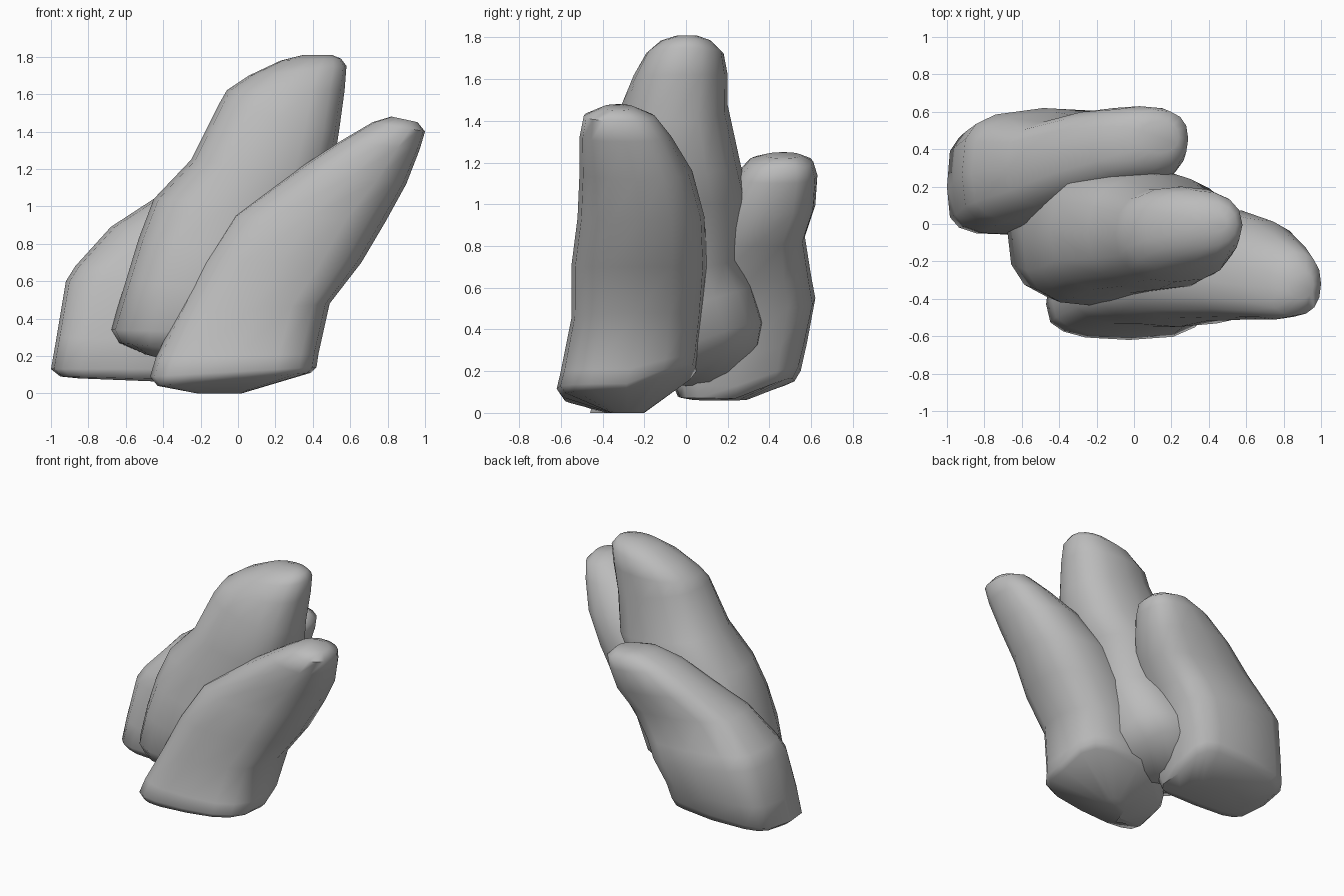
import bpy
import bmesh
from math import sin, cos, pi, radians

if "Cube" in bpy.data.objects:
    bpy.data.objects.remove(bpy.data.objects["Cube"], do_unlink=True)

# One flat stone colour
stone = bpy.data.materials.new("stone_grey")
stone.use_nodes = True
grey = (0.5, 0.5, 0.5, 1)
stone.diffuse_color = grey
stone.node_tree.nodes["Principled BSDF"].inputs["Base Color"].default_value = grey

SIDES = 16
FOOT_FADE = (0, 1, 1, 0.7)


def power(v, exponent):
    return abs(v) ** (2 / exponent) * (1 if v >= 0 else -1)


def rock(name, boxy, round_tip, lift, skew, rings):
    """Loft rounded-box sections: (left x, left z, right x, right z, front y, back y).

    The sections change from boxy at the foot to rounder at the tip.
    lift raises the foot's back edge, skew brings the left flank forward."""
    bm = bmesh.new()
    loops = []
    for k, (lx, lz, rx, rz, front, back) in enumerate(rings):
        up = k / (len(rings) - 1)
        exponent = boxy + (round_tip - boxy) * up
        rise = lift * FOOT_FADE[k] if k < len(FOOT_FADE) else 0
        loop = []
        for i in range(SIDES):
            a = 2 * pi * i / SIDES
            s, t = power(cos(a), exponent), power(sin(a), exponent)
            loop.append(bm.verts.new((
                (lx + rx) / 2 + s * (rx - lx) / 2,
                (front + back) / 2 + t * (back - front) / 2
                + skew * (1 - up) * min(s, 0) * (1 + t) / 2
                + skew * (1 - up) * min(s, 0) * (1 - abs(t)) / 2,
                (lz + rz) / 2 + s * (rz - lz) / 2
                + rise * max(t, 0) * (0.65 + 0.35 * s))))
        loops.append(loop)
    for low, high in zip(loops, loops[1:]):
        for i in range(SIDES):
            j = (i + 1) % SIDES
            bm.faces.new((low[i], low[j], high[j], high[i]))
    bm.faces.new(loops[0][::-1])
    bm.faces.new(loops[-1])
    bmesh.ops.recalc_face_normals(bm, faces=bm.faces)
    mesh = bpy.data.meshes.new(name)
    bm.to_mesh(mesh)
    bm.free()
    mesh.materials.append(stone)
    obj = bpy.data.objects.new(name, mesh)
    bpy.context.collection.objects.link(obj)
    bpy.ops.object.select_all(action="DESELECT")
    obj.select_set(True)
    bpy.context.view_layer.objects.active = obj
    bpy.ops.object.shade_smooth_by_angle(angle=radians(60))


# Front rock, leaning far to the side
rock("front_rock", 3.2, 2.2, 0.13, 0.18, [
    (-.22, 0, .02, 0, -.36, -.2),
    (-.43, .04, .39, .11, -.59, .02),
    (-.47, .09, .42, .14, -.62, .05),
    (-.44, .19, .43, .21, -.6, .06),
    (-.33, .42, .49, .48, -.55, .08),
    (-.19, .7, .66, .7, -.55, .1),
    (-.03, .95, .79, .92, -.52, .09),
    (.32, 1.2, .9, 1.12, -.51, .03),
    (.55, 1.35, .97, 1.3, -.51, -.07),
    (.72, 1.45, 1, 1.4, -.49, -.15),
    (.82, 1.48, .96, 1.45, -.4, -.25)])

# Tall middle rock, its foot cut away on one side
rock("middle_rock", 3, 2.1, 0.14, 0, [
    (-.5, .21, -.2, .13, -.2, .2),
    (-.64, .27, .06, .2, -.37, .36),
    (-.68, .34, .18, .32, -.41, .38),
    (-.6, .6, .22, .5, -.44, .33),
    (-.53, .83, .28, .7, -.41, .26),
    (-.45, 1.04, .4, 1, -.37, .3),
    (-.25, 1.25, .5, 1.15, -.35, .26),
    (-.1, 1.55, .54, 1.4, -.31, .2),
    (-.06, 1.62, .57, 1.62, -.25, .2),
    (.06, 1.7, .58, 1.75, -.19, .18),
    (.23, 1.78, .55, 1.79, -.12, .12),
    (.35, 1.81, .5, 1.81, -.04, .05)])

# Short back rock
rock("back_rock", 4.6, 2.2, 0.11, 0.06, [
    (-.85, .08, -.35, .06, .02, .3),
    (-.95, .09, -.2, .07, -.04, .52),
    (-1, .13, -.17, .13, -.06, .55),
    (-.97, .3, -.14, .27, -.06, .58),
    (-.92, .6, -.05, .5, -.02, .62),
    (-.87, .68, .02, .63, 0, .6),
    (-.68, .89, .15, .8, .08, .57),
    (-.45, 1.04, .24, .95, .17, .62),
    (-.22, 1.18, .28, 1.1, .24, .63),
    (-.05, 1.24, .29, 1.17, .3, .61),
    (.03, 1.25, .24, 1.22, .38, .55)])
